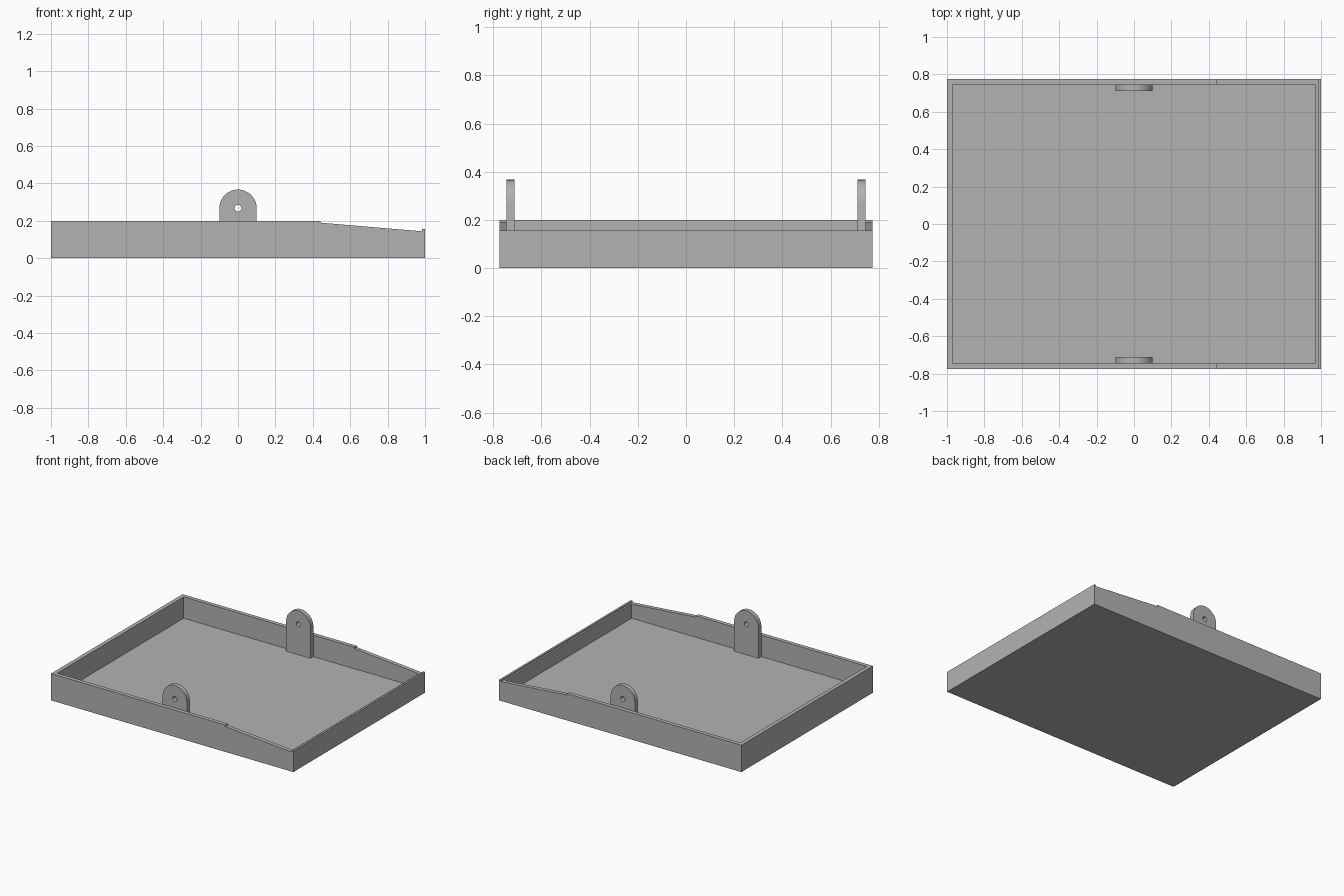
import bpy, bmesh, math
from mathutils import Matrix

cube = bpy.data.objects.get("Cube")
if cube:
    bpy.data.objects.remove(cube, do_unlink=True)

GREY = (0.45, 0.45, 0.45, 1)
grey = bpy.data.materials.new("plain grey")
grey.use_nodes = True
grey.diffuse_color = GREY
grey.node_tree.nodes["Principled BSDF"].inputs["Base Color"].default_value = GREY

HALF_Y, WALL, FLOOR = 0.775, 0.03, 0.04
LUG_R, LUG_T, LUG_Z = 0.1, 0.034, 0.267


def prism(name, outline, y0, y1):
    """Extrude an x-z outline from y0 to y1."""
    bm = bmesh.new()
    face = bm.faces.new([bm.verts.new((x, y0, z)) for x, z in outline])
    ext = bmesh.ops.extrude_face_region(bm, geom=[face])
    verts = [g for g in ext["geom"] if isinstance(g, bmesh.types.BMVert)]
    bmesh.ops.translate(bm, verts=verts, vec=(0, y1 - y0, 0))
    bmesh.ops.recalc_face_normals(bm, faces=bm.faces[:])
    mesh = bpy.data.meshes.new(name)
    bm.to_mesh(mesh)
    bm.free()
    mesh.materials.append(grey)
    obj = bpy.data.objects.new(name, mesh)
    bpy.context.collection.objects.link(obj)
    return obj


def arc(radius, z, start, end, steps):
    angles = [start + (end - start) * i / steps for i in range(steps + 1)]
    return [(radius * math.cos(a), z + radius * math.sin(a)) for a in angles]


def cut(obj, cutter):
    """Subtract the cutter, bake the result and discard the cutter."""
    cutter.hide_render = True
    mod = obj.modifiers.new("cut", 'BOOLEAN')
    mod.operation, mod.solver, mod.object = 'DIFFERENCE', 'EXACT', cutter
    bpy.ops.object.select_all(action='DESELECT')
    bpy.context.view_layer.objects.active = obj
    obj.select_set(True)
    bpy.ops.object.modifier_apply(modifier=mod.name)
    bpy.data.objects.remove(cutter, do_unlink=True)


# Tray with stepped, sloping side rims and a low lip at the right end
rim = [(-1, 0), (1, 0), (1, 0.155), (0.985, 0.155), (0.985, 0.144),
       (0.44, 0.19), (0.44, 0.2), (-1, 0.2)]
tray = prism("tray", rim, -HALF_Y, HALF_Y)
inner_x, inner_y = 1 - WALL, HALF_Y - WALL
pocket = [(-inner_x, FLOOR), (inner_x, FLOOR), (inner_x, 0.5), (-inner_x, 0.5)]
cut(tray, prism("pocket_cutter", pocket, -inner_y, inner_y))

# Round-topped pivot lugs standing on the floor against the side walls
for name, y0 in (("front_lug", -inner_y), ("back_lug", inner_y - LUG_T)):
    outline = [(-LUG_R, FLOOR), (LUG_R, FLOOR)] + arc(LUG_R, LUG_Z, 0, math.pi, 32)
    lug = prism(name, outline, y0, y0 + LUG_T)
    hole = arc(0.018, LUG_Z, 0, math.tau, 24)[:-1]
    cut(lug, prism("hole_cutter", hole, y0 - 0.1, y0 + LUG_T + 0.1))
    bpy.ops.object.shade_smooth_by_angle(angle=math.radians(30))
